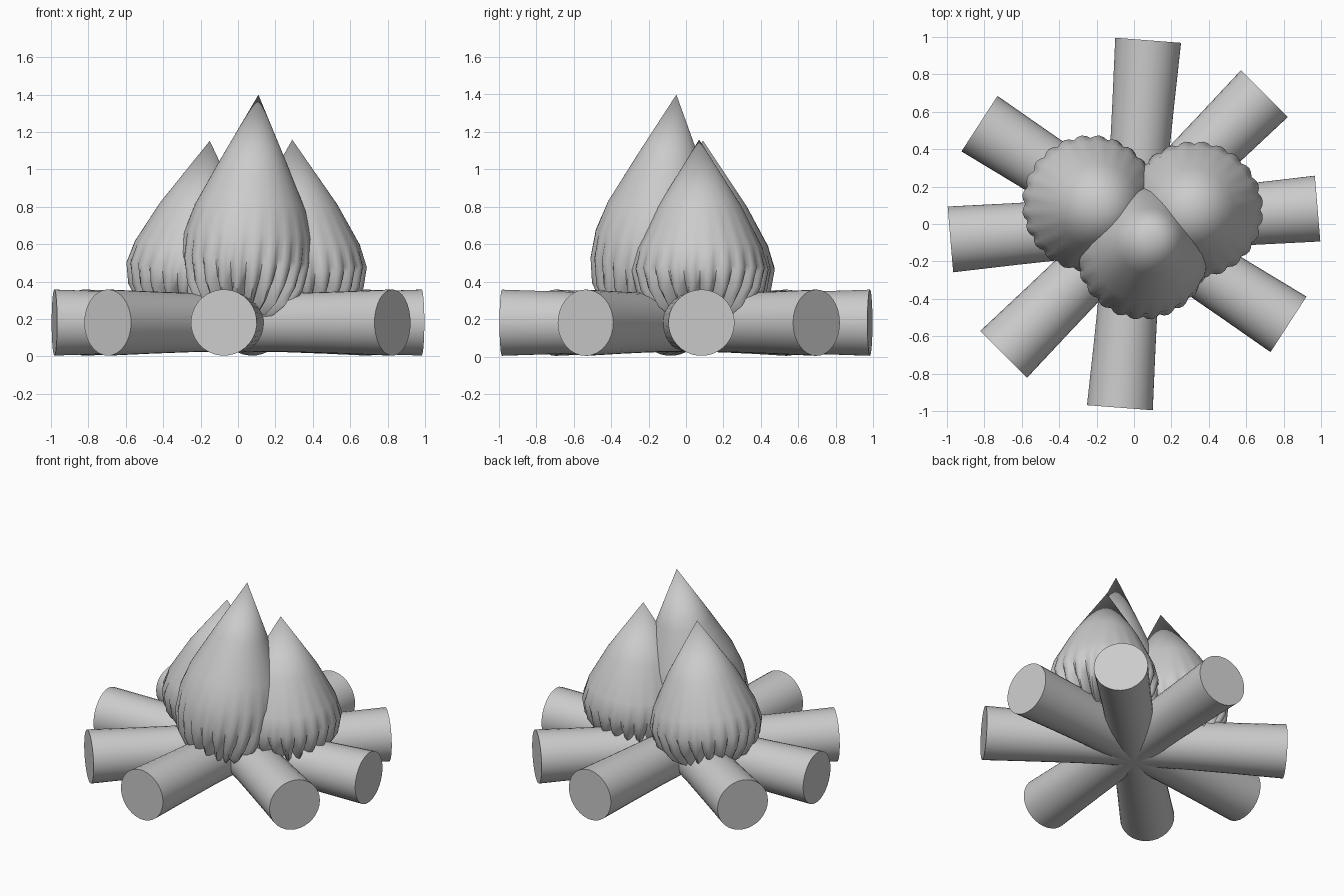
import bpy, bmesh, math
from mathutils import Vector

if "Cube" in bpy.data.objects:
    bpy.data.objects.remove(bpy.data.objects["Cube"])


def lathe(name, rings, origin, axis, segs, pleats=0):
    """Skin rings of (height, radius, pleat depth) along an axis; radius 0 makes a pole."""
    q = Vector((0, 0, 1)).rotation_difference(axis)
    bm = bmesh.new()
    loops = []
    for h, r, d in rings:
        if r == 0:
            loops.append([bm.verts.new(origin + q @ Vector((0, 0, h)))])
            continue
        loop = []
        for i in range(segs):
            a = 2 * math.pi * i / segs
            k = abs(math.sin(a * pleats / 2)) if pleats else 0
            rr = r - d * (1 - k)
            p = Vector((rr * math.cos(a), rr * math.sin(a), h + d * (1 - k)))
            loop.append(bm.verts.new(origin + q @ p))
        loops.append(loop)
    for a, b in zip(loops, loops[1:]):
        for i in range(segs):
            j = (i + 1) % segs
            if len(a) == 1:
                bm.faces.new((a[0], b[j], b[i]))
            elif len(b) == 1:
                bm.faces.new((a[i], a[j], b[0]))
            else:
                bm.faces.new((a[i], a[j], b[j], b[i]))
    # flat caps where the ends are open
    if len(loops[0]) > 1:
        bm.faces.new(loops[0][::-1])
    if len(loops[-1]) > 1:
        bm.faces.new(loops[-1])
    bmesh.ops.recalc_face_normals(bm, faces=bm.faces)
    me = bpy.data.meshes.new(name)
    bm.to_mesh(me)
    bm.free()
    ob = bpy.data.objects.new(name, me)
    bpy.context.collection.objects.link(ob)
    bpy.ops.object.select_all(action='DESELECT')
    ob.select_set(True)
    bpy.context.view_layer.objects.active = ob
    bpy.ops.object.shade_smooth_by_angle(angle=math.radians(50))
    return ob


# Four crossed logs, slightly waisted in the middle
half = [(0, 0.155), (0.35, 0.158), (0.65, 0.166), (0.985, 0.177)]
log = [(-h, r, 0) for h, r in half[:0:-1]] + [(h, r, 0) for h, r in half]
for n, deg in enumerate((4.8, 45, 85.6, 147)):
    a = math.radians(deg)
    lathe(f"log_{n + 1}", log, Vector((0, 0, 0.181)),
          Vector((math.cos(a), math.sin(a), 0)), 32)

# Flame profiles: height above z = 0.2, radius, pleat depth
small = [(0.0, 0, 0), (0.01, 0.20, 0.03), (0.06, 0.28, 0.045), (0.15, 0.345, 0.035),
         (0.26, 0.368, 0.016), (0.38, 0.335, 0.003), (0.60, 0.225, 0), (0.96, 0, 0)]
tall = [(0.0, 0, 0), (0.015, 0.20, 0.03), (0.07, 0.28, 0.045), (0.16, 0.335, 0.035),
        (0.29, 0.358, 0.016), (0.44, 0.346, 0.003), (0.60, 0.297, 0),
        (0.85, 0.178, 0), (1.21, 0, 0)]

# Three flames leaning inward
for name, prof, base, tip in (
        ("front_flame", tall, (0.025, -0.19, 0.2), (0.11, -0.05, 1.41)),
        ("left_flame", small, (-0.265, 0.115, 0.2), (-0.15, 0.09, 1.16)),
        ("right_flame", small, (0.337, 0.077, 0.2), (0.29, 0.07, 1.16))):
    b, t = Vector(base), Vector(tip)
    lathe(name, prof, b, (t - b).normalized(), 96, 24)
